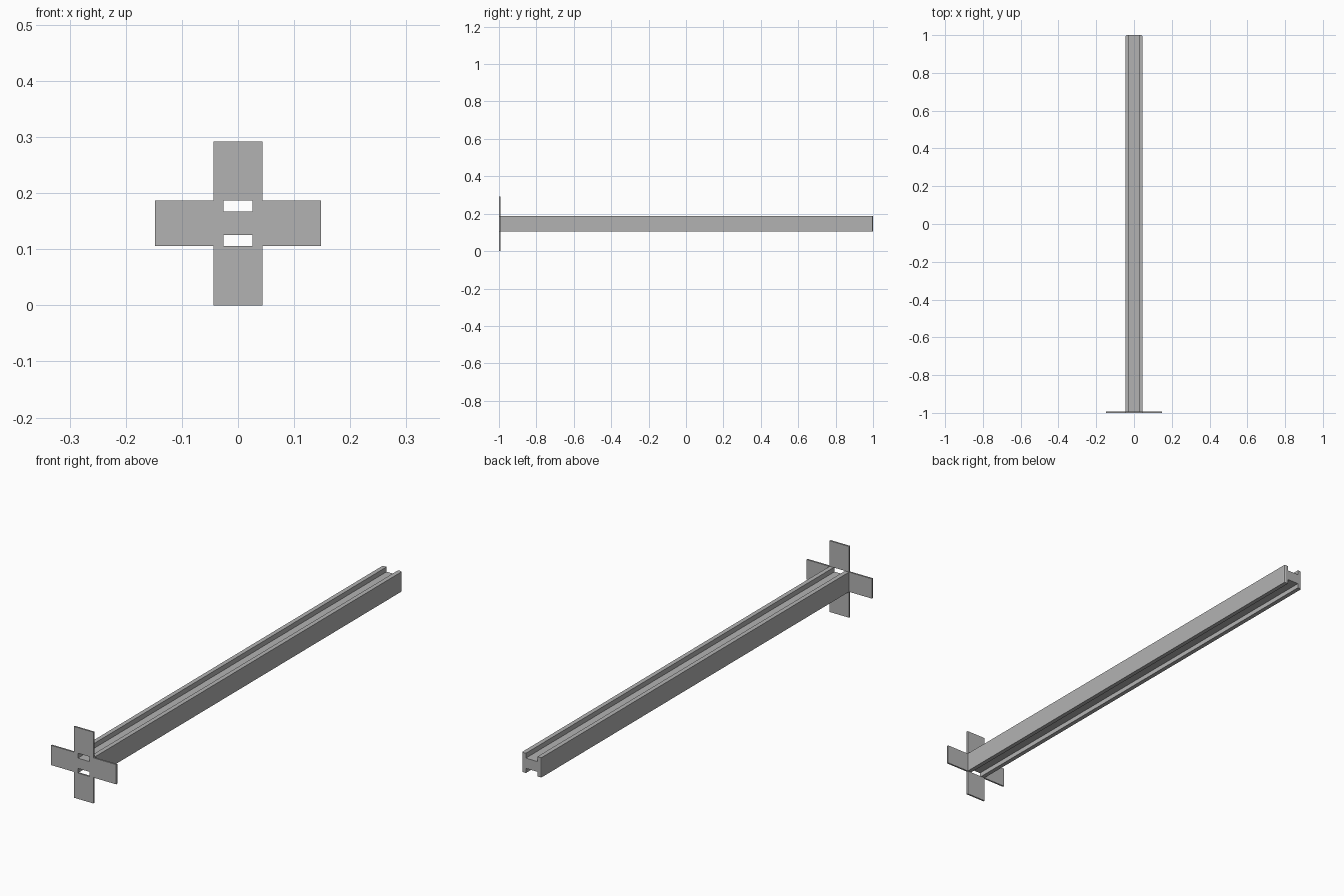
import bpy, bmesh

if "Cube" in bpy.data.objects:
    bpy.data.objects.remove(bpy.data.objects["Cube"])

# Plain grey metal
grey = bpy.data.materials.new("grey_metal")
grey.use_nodes = True
colour = (0.45, 0.45, 0.45, 1)
grey.diffuse_color = colour
grey.node_tree.nodes["Principled BSDF"].inputs["Base Color"].default_value = colour


def extrude_cells(name, xs, zs, keep, y0, y1):
    """Fill the kept cells of an x/z grid and extrude them along y."""
    bm = bmesh.new()
    for row, marks in enumerate(keep):
        for col, mark in enumerate(marks):
            if mark == "#":
                x0, x1, z0, z1 = xs[col], xs[col + 1], zs[row], zs[row + 1]
                bm.faces.new([bm.verts.new((x, y0, z)) for x, z in
                              ((x0, z0), (x1, z0), (x1, z1), (x0, z1))])
    bmesh.ops.remove_doubles(bm, verts=bm.verts, dist=0.0001)
    grown = bmesh.ops.extrude_face_region(bm, geom=bm.faces[:], use_keep_orig=True)
    moved = [v for v in grown["geom"] if isinstance(v, bmesh.types.BMVert)]
    bmesh.ops.translate(bm, verts=moved, vec=(0, y1 - y0, 0))
    bmesh.ops.recalc_face_normals(bm, faces=bm.faces)
    mesh = bpy.data.meshes.new(name)
    bm.to_mesh(mesh)
    bm.free()
    mesh.materials.append(grey)
    obj = bpy.data.objects.new(name, mesh)
    bpy.context.collection.objects.link(obj)
    return obj


half, slot, arm = 0.044, 0.026, 0.148   # beam half width, groove half width, plate reach
low, web_low, web_high, high = 0.106, 0.125, 0.167, 0.187
front, seat = -1.0, -0.993              # front and back of the end plate

# Cross-shaped end plate with two slots
extrude_cells("end_plate", (-arm, -half, -slot, slot, half, arm),
              (0, low, web_low, web_high, high, 0.292),
              (" ### ", "## ##", "#####", "## ##", " ### "), front, seat)

# Long beam with a groove above and below
beam = extrude_cells("grooved_beam", (-half, -slot, slot, half),
                     (low, web_low, web_high, high),
                     ("# #", "###", "# #"), seat, 1.0)

# Small chamfer on the outer upright edges of the free end
bm = bmesh.new()
bm.from_mesh(beam.data)
corners = [e for e in bm.edges
           if all(v.co.y > 0.99 and abs(v.co.x) > half - 0.001 for v in e.verts)]
bmesh.ops.bevel(bm, geom=corners, offset=0.006, segments=2, profile=0.5, affect="EDGES")
bm.to_mesh(beam.data)
bm.free()
